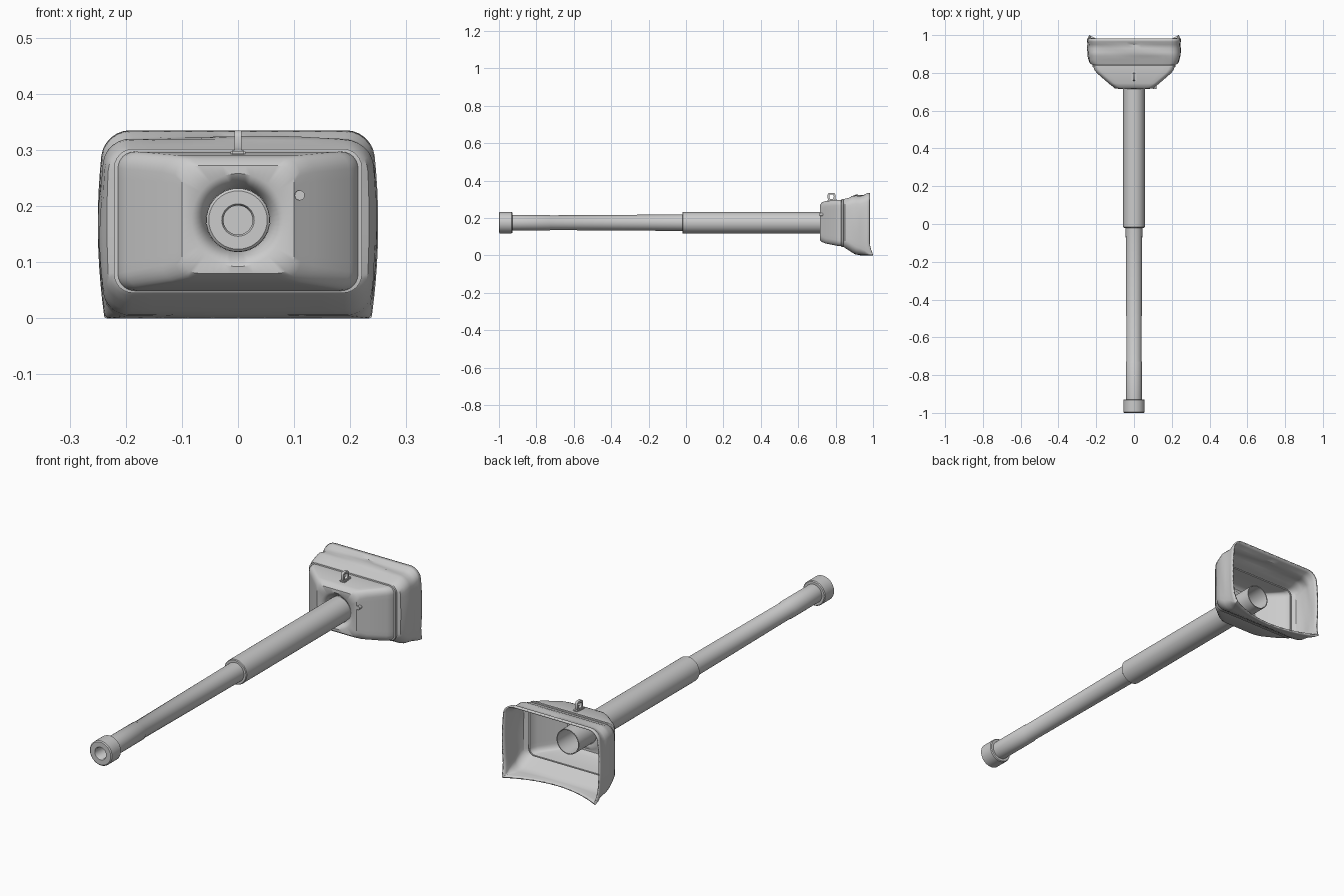
import bpy, bmesh, math
from mathutils import Vector

if "Cube" in bpy.data.objects:
    bpy.data.objects.remove(bpy.data.objects["Cube"])

AXIS_Z = 0.175  # height of the barrel axis

grey = bpy.data.materials.new("light grey")
grey.diffuse_color = (0.6, 0.6, 0.6, 1)
grey.use_nodes = True
grey.node_tree.nodes["Principled BSDF"].inputs["Base Color"].default_value = grey.diffuse_color


def make_object(name, bm, angle=35):
    mesh = bpy.data.meshes.new(name)
    bm.to_mesh(mesh)
    bm.free()
    obj = bpy.data.objects.new(name, mesh)
    bpy.context.collection.objects.link(obj)
    mesh.materials.append(grey)
    bpy.ops.object.select_all(action='DESELECT')
    obj.select_set(True)
    bpy.context.view_layer.objects.active = obj
    bpy.ops.object.shade_smooth_by_angle(angle=math.radians(angle))
    return obj


def loft(name, rings, closed=False):
    """Skin a list of rings, each counter-clockwise as seen from the front."""
    bm = bmesh.new()
    rows = [[bm.verts.new(p) for p in ring] for ring in rings]
    n = len(rows[0])
    for a, b in zip(rows, rows[1:]):
        for j in range(n):
            k = (j + 1) % n
            bm.faces.new((a[j], b[j], b[k], a[k]))
    if closed:
        bm.faces.new(rows[0])
        bm.faces.new(list(reversed(rows[-1])))
        bmesh.ops.recalc_face_normals(bm, faces=bm.faces)
    return make_object(name, bm)


def lathe(name, profile, sides=40, x=0, z=AXIS_Z):
    rings = []
    for y, r in profile:
        rings.append([(x + r * math.cos(t), y, z + r * math.sin(t))
                      for t in (2 * math.pi * i / sides for i in range(sides))])
    return loft(name, rings, closed=True)


def section(y, hx, z0, z1, r_top, r_low, bulge=0.0):
    """Rounded rectangle across the gun axis, with sides that may bulge."""
    pts = []
    corners = ((hx, z0, r_low, -90), (hx, z1, r_top, 0),
               (-hx, z1, r_top, 90), (-hx, z0, r_low, 180))
    arcs = []
    for cx, cz, r, start in corners:
        ox = cx - math.copysign(r, cx)
        oz = cz + r if cz == z0 else cz - r
        arcs.append([Vector((ox + r * math.cos(math.radians(start + 15 * i)), y,
                             oz + r * math.sin(math.radians(start + 15 * i))))
                     for i in range(7)])
    for i, arc in enumerate(arcs):
        pts += arc
        nxt = arcs[(i + 1) % 4][0]
        pts += [arc[-1].lerp(nxt, s / 10) for s in range(1, 10)]
    zc, hz = (z0 + z1) / 2, (z1 - z0) / 2
    for p in pts:
        p.x *= 1 + bulge * (1 - ((p.z - zc) / hz) ** 2)
    return pts


def circle_like(ring, y, r):
    out = []
    for p in ring:
        d = Vector((p.x, 0, p.z - AXIS_Z)).normalized() * r
        out.append(Vector((d.x, y, AXIS_Z + d.z)))
    return out


# Barrel with muzzle collar and bore
lathe("barrel", [(-0.86, 0.026), (-0.995, 0.026), (-1.0, 0.029), (-1.0, 0.052),
                 (-0.996, 0.0565), (-0.932, 0.0565), (-0.928, 0.053), (-0.928, 0.042),
                 (-0.73, 0.042), (-0.726, 0.0395), (-0.02, 0.044), (0.0, 0.044)])

# Thick sleeve, running through the shield with an open rear end
lathe("barrel_sleeve", [(-0.02, 0.040), (-0.02, 0.054), (-0.017, 0.057),
                        (0.86, 0.057), (0.86, 0.053), (0.74, 0.053)])

# Shield: cast front, raised seam
front = section(0.717, 0.100, 0.080, 0.272, 0.03, 0.03)
rings = [circle_like(front, 0.732, 0.057), circle_like(front, 0.716, 0.083), front]
rings += [section(*s) for s in (
    (0.727, 0.112, 0.072, 0.284, 0.03, 0.03),
    (0.745, 0.135, 0.064, 0.290, 0.03, 0.03),
    (0.800, 0.198, 0.053, 0.296, 0.03, 0.03),
    (0.818, 0.211, 0.050, 0.297, 0.03, 0.03),
    (0.830, 0.214, 0.049, 0.297, 0.03, 0.03),
    (0.831, 0.221, 0.045, 0.302, 0.034, 0.034),
    (0.840, 0.221, 0.045, 0.302, 0.034, 0.034),
    (0.842, 0.218, 0.047, 0.299, 0.034, 0.034))]

# Shield: soft cover behind the seam, with gentle folds and a rear hem
cover = [(0.850, 0.229, 0.040, 0.303, 0.040, 0.040, 0.02),
         (0.870, 0.234, 0.027, 0.308, 0.042, 0.045, 0.03),
         (0.890, 0.236, 0.014, 0.318, 0.045, 0.045, 0.04),
         (0.910, 0.235, 0.006, 0.322, 0.045, 0.040, 0.05),
         (0.930, 0.234, 0.004, 0.320, 0.045, 0.035, 0.06),
         (0.950, 0.232, 0.003, 0.322, 0.045, 0.025, 0.06),
         (0.965, 0.236, 0.001, 0.332, 0.045, 0.010, 0.05),
         (0.982, 0.238, 0.000, 0.335, 0.045, 0.004, 0.05)]
for i, s in enumerate(cover):
    ring = section(*s)
    for p in ring:
        if 1 < i < 6:
            fold = 0.004 * math.sin(17 * p.x + 1.3 * i) * math.sin(23 * p.z + i)
            p.x *= 1 + fold * 2
            p.z += fold if p.z > 0.2 else 0
        # lower rear edge: arched forward in the middle, pointed at the corners
        low = max(0, 1 - p.z / 0.05)
        back = max(0, (p.y - 0.90) / 0.082)
        p.y += low * back * (0.018 - 0.065 * (1 - min(1, abs(p.x) / 0.238) ** 2))
    rings.append(ring)
shield = loft("shield", rings)
wall = shield.modifiers.new("wall", 'SOLIDIFY')
wall.thickness = 0.007
wall.offset = -1

# Sight port on the front
lathe("sight_port", [(0.714, 0.006), (0.714, 0.009), (0.74, 0.009)], 16, 0.11, 0.219)

# Lifting eye on top: base pad and a rounded loop
bm = bmesh.new()
bmesh.ops.create_cube(bm, size=1)
bmesh.ops.scale(bm, vec=(0.026, 0.056, 0.010), verts=bm.verts)
bmesh.ops.translate(bm, vec=(0, 0.783, 0.295), verts=bm.verts)
bmesh.ops.bevel(bm, geom=bm.edges[:], offset=0.003, segments=2, affect='EDGES')
make_object("lifting_eye_base", bm)

bm = bmesh.new()
count = 24
loops = []
for ry, rz in ((0.021, 0.021), (0.012, 0.012)):
    for x in (-0.006, 0.006):
        row = []
        for i in range(count):
            t = 2 * math.pi * i / count
            c, s = math.cos(t), math.sin(t)
            row.append(bm.verts.new((x, 0.778 + ry * math.copysign(abs(c) ** 0.6, c),
                                     0.314 + rz * math.copysign(abs(s) ** 0.6, s))))
        loops.append(row)
for a, b in ((0, 1), (1, 3), (3, 2), (2, 0)):
    for i in range(count):
        k = (i + 1) % count
        bm.faces.new((loops[a][i], loops[b][i], loops[b][k], loops[a][k]))
bmesh.ops.recalc_face_normals(bm, faces=bm.faces)
make_object("lifting_eye_loop", bm)
